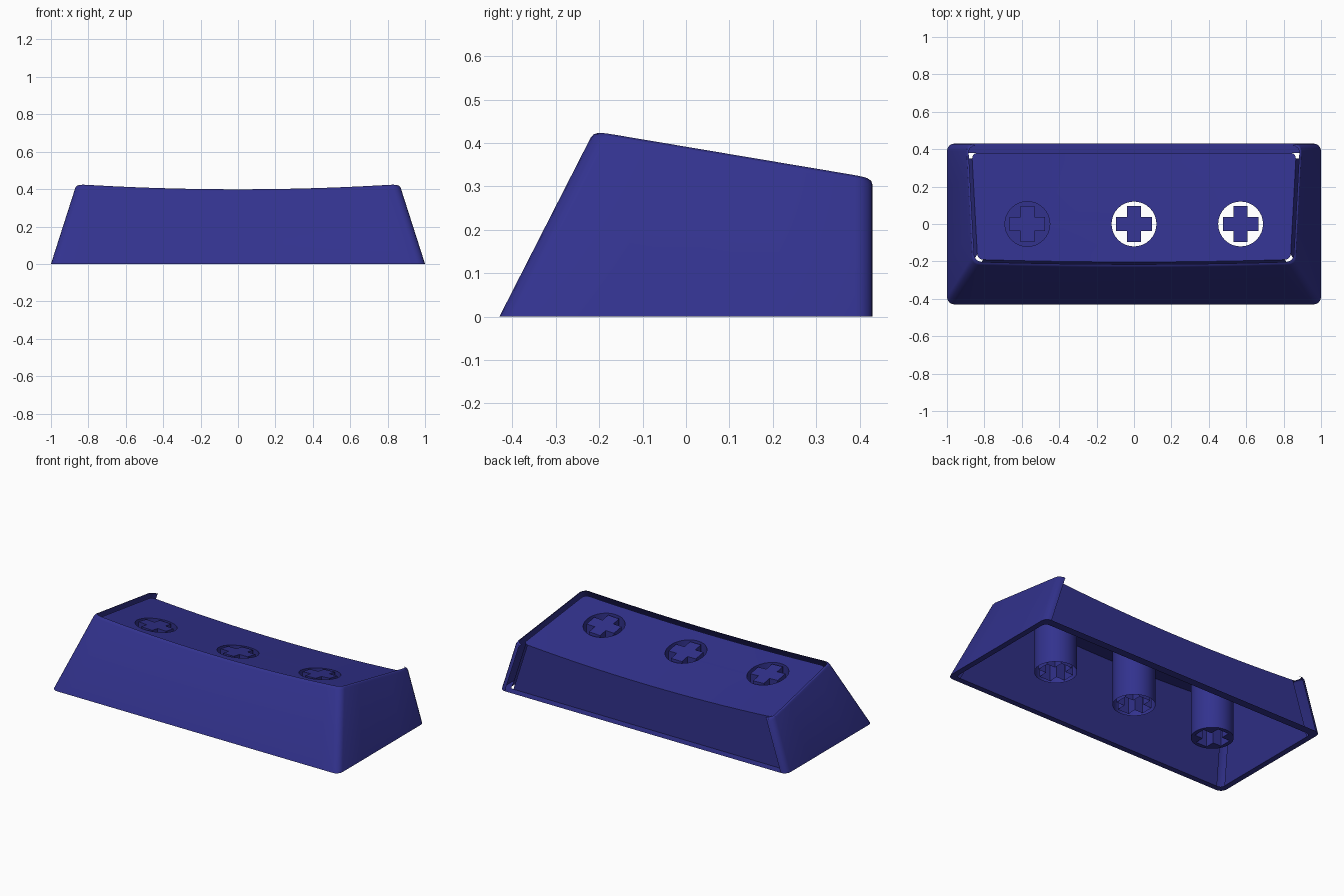
import bpy, bmesh, math

if "Cube" in bpy.data.objects:
    bpy.data.objects.remove(bpy.data.objects["Cube"])

blue = bpy.data.materials.new("deep blue")
blue.use_nodes = True
colour = (0.032, 0.032, 0.27, 1)
blue.diffuse_color = colour
bsdf = blue.node_tree.nodes["Principled BSDF"]
bsdf.inputs["Base Color"].default_value = colour
bsdf.inputs["Roughness"].default_value = 0.6

STEM_X = (-0.57, 0.0, 0.57)
CEILING_DROP = 0.02


def top_z(x, y):
    """Sloping top, dished along x."""
    return 0.392 - 0.172 * y - 0.03 * (1 - (x / 0.87) ** 2)


def ceiling_z(x, y):
    return top_z(x, y) - CEILING_DROP


def make_columns(arc=4, long_steps=24, short_steps=4):
    """Points round a rounded rectangle: (u, v, angle, name of the next segment)."""
    corners = [(1, 1), (-1, 1), (-1, 0), (1, 0)]
    names = ["back", "side", "front", "side"]
    cols = []
    for k, (u, v) in enumerate(corners):
        u2, v2 = corners[(k + 1) % 4]
        for i in range(arc):
            cols.append((u, v, math.radians(90 * (k + i / arc)), "corner"))
        n = short_steps if names[k] == "side" else long_steps
        for i in range(n):
            f = i / n
            cols.append((u + (u2 - u) * f, v + (v2 - v) * f, math.radians(90 * (k + 1)), names[k]))
        cols.append((u2, v2, math.radians(90 * (k + 1)), "corner"))
    # drop the doubled arc starts
    return [c for i, c in enumerate(cols) if c[:3] != cols[i - 1][:3]
            and not (i == 0 and abs(cols[-1][2] - 2 * math.pi) < 1e-6 and cols[-1][:2] == c[:2])]


COLS = make_columns()


def wall_point(col, z, inset, back_inset, r):
    """Point on the tapered wall at height z."""
    u, v, a, _ = col
    half_x = 1 - 0.32 * z - inset - r
    y0 = -0.43 + 0.51 * z + inset + r
    y1 = 0.43 - back_inset - r
    return (u * half_x + r * math.cos(a), y0 + (y1 - y0) * v + r * math.sin(a), z)


def wall_top(col, drop, inset, back_inset, r):
    """Point where the wall meets the dished top lowered by drop."""
    z = 0.38
    for _ in range(10):
        x, y, _z = wall_point(col, z, inset, back_inset, r)
        z = top_z(x, y) - drop
    return wall_point(col, z, inset, back_inset, r)


def finish(name, bm, smooth=True):
    mesh = bpy.data.meshes.new(name)
    bm.to_mesh(mesh)
    bm.free()
    mesh.materials.append(blue)
    obj = bpy.data.objects.new(name, mesh)
    bpy.context.collection.objects.link(obj)
    if smooth:
        bpy.ops.object.select_all(action="DESELECT")
        obj.select_set(True)
        bpy.context.view_layer.objects.active = obj
        bpy.ops.object.shade_smooth_by_angle(angle=math.radians(30))
    return obj


def skin(name, rings, skip):
    """Quads between closed rings, leaving out the named segments."""
    bm = bmesh.new()
    rows = [[bm.verts.new(p) for p in ring] for ring in rings]
    n = len(COLS)
    for lo, hi in zip(rows, rows[1:]):
        for i in range(n):
            if COLS[i][3] not in skip:
                j = (i + 1) % n
                bm.faces.new((lo[i], lo[j], hi[j], hi[i]))
    loose = [v for v in bm.verts if not v.link_faces]
    bmesh.ops.delete(bm, geom=loose, context="VERTS")
    return finish(name, bm)


def loop(bm, points):
    verts = [bm.verts.new(p) for p in points]
    return [bm.edges.new((verts[i - 1], verts[i])) for i in range(len(verts))]


def circle(cx, r=0.12, n=32):
    return [(cx + r * math.cos(2 * math.pi * i / n), r * math.sin(2 * math.pi * i / n), 0)
            for i in range(n)]


def cross(cx, a=0.095, b=0.038):
    quarter = [(a, -b), (a, b), (b, b)]
    pts = []
    for k in range(4):
        c, s = round(math.cos(k * math.pi / 2)), round(math.sin(k * math.pi / 2))
        pts += [(cx + c * x - s * y, s * x + c * y, 0) for x, y in quarter]
    return pts


# outer walls, open at the back between the corners, with a rounded lip
OUT = (0, 0, 0.04)
IN = (0.035, 0.05, 0.03)
outer_base = [wall_point(c, 0, *OUT) for c in COLS]
inner_base = [wall_point(c, 0, *IN) for c in COLS]
inner_top = [wall_top(c, CEILING_DROP, *IN) for c in COLS]
lip = [[wall_top(c, drop, d, d, 0.04) for c in COLS]
       for drop, d in ((0.014, 0), (0.005, 0.003), (0.0, 0.011))]
skin("outer_walls", [outer_base] + lip, {"back"})

# inner walls, open at the corners
skin("inner_walls", [inner_top, inner_base], {"corner"})

# flat rim under the walls
skin("bottom_rim", [inner_base, outer_base], set())

# dished top plate with a round hole over each stem
bm = bmesh.new()
edges = loop(bm, [(x, y, 0) for x, y, z in inner_top])
for sx in STEM_X:
    edges += loop(bm, circle(sx))
bmesh.ops.triangle_fill(bm, edges=edges, use_beauty=True, use_dissolve=False, normal=(0, 0, 1))
for v in bm.verts:
    v.co.z = ceiling_z(v.co.x, v.co.y)
finish("top_plate", bm)


def prism_walls(bm, pts, flip):
    lo = [bm.verts.new(p) for p in pts]
    hi = [bm.verts.new((x, y, ceiling_z(x, y))) for x, y, z in pts]
    for i in range(len(pts)):
        f = (lo[i - 1], lo[i], hi[i], hi[i - 1])
        bm.faces.new(f[::-1] if flip else f)
    return hi


# stems: round tube around a cross socket closed at the top
for label, sx in zip(("right", "middle", "left"), STEM_X):
    bm = bmesh.new()
    prism_walls(bm, circle(sx), False)
    bm.faces.new(prism_walls(bm, cross(sx), True))
    if label == "right":
        # this stem has a closed lower end around the socket
        cap = loop(bm, circle(sx)) + loop(bm, cross(sx))
        bmesh.ops.triangle_fill(bm, edges=cap, use_beauty=True, use_dissolve=False, normal=(0, 0, -1))
    finish(label + "_stem", bm)
